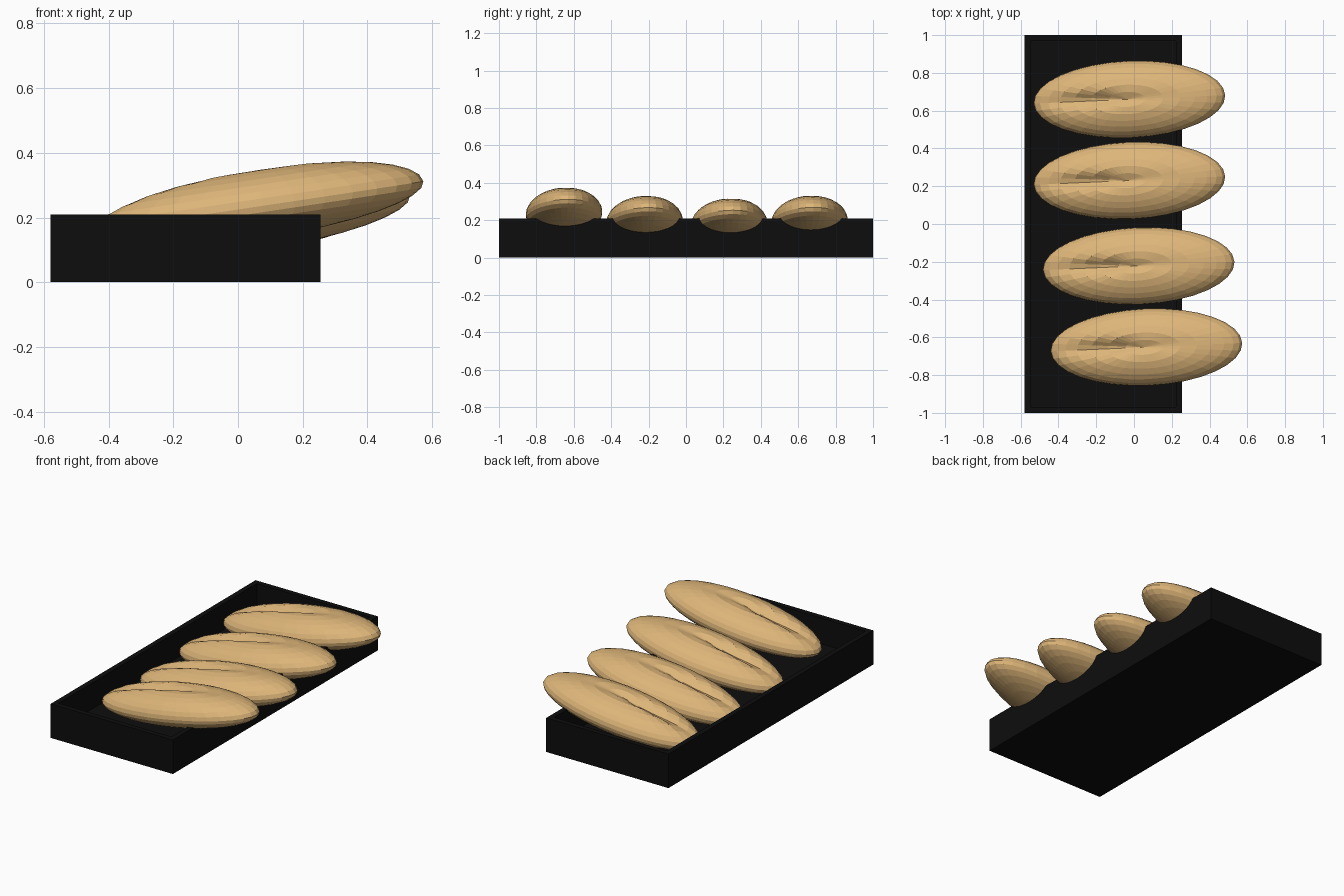
import bpy, bmesh, math
from mathutils import Matrix, Vector

if "Cube" in bpy.data.objects:
    bpy.data.objects.remove(bpy.data.objects["Cube"])


def material(name, color):
    m = bpy.data.materials.new(name)
    m.diffuse_color = color
    m.use_nodes = True
    m.node_tree.nodes["Principled BSDF"].inputs["Base Color"].default_value = m.diffuse_color
    return m


black = material("black_tray", (0.004, 0.004, 0.004, 1))
crust = material("golden_crust", (0.72, 0.46, 0.19, 1))


def add_object(name, bm, mat):
    mesh = bpy.data.meshes.new(name)
    bm.to_mesh(mesh)
    bm.free()
    mesh.materials.append(mat)
    ob = bpy.data.objects.new(name, mesh)
    bpy.context.collection.objects.link(ob)
    return ob


# Open tray: box whose top is inset for the rim and pushed down to the floor
X0, X1, H, WALL, FLOOR = -0.58, 0.255, 0.21, 0.045, 0.05
bm = bmesh.new()
bmesh.ops.create_cube(bm, size=1)
for v in bm.verts:
    v.co = Vector(((X0 + X1) / 2 + v.co.x * (X1 - X0), v.co.y * 2, (v.co.z + 0.5) * H))
bm.normal_update()
top = max(bm.faces, key=lambda f: f.normal.z)
bmesh.ops.inset_region(bm, faces=[top], thickness=WALL)
inner = bmesh.ops.extrude_discrete_faces(bm, faces=[top])["faces"][0]
for v in inner.verts:
    v.co.z = FLOOR
bmesh.ops.recalc_face_normals(bm, faces=bm.faces)
add_object("tray", bm, black)


# Loaf: flattened sphere with a lengthwise slash in the crust, fading to the raised end
def loaf(name, x, y, z):
    bm = bmesh.new()
    bmesh.ops.create_uvsphere(bm, u_segments=32, v_segments=16, radius=1)
    for v in bm.verts:
        px, py, pz = v.co
        h = pz * (0.118 if pz > 0 else 0.1)
        if pz > 0:
            along = math.exp(-((px + 0.3) / 0.5) ** 2)
            h -= 0.042 * along * math.exp(-((py - 0.02) / 0.17) ** 2) * min(1, pz * 2)
        v.co = Vector((px * 0.513, py * 0.204, h))
    turn = Matrix.Rotation(math.radians(2.5), 4, 'Z') @ Matrix.Rotation(math.radians(-8.5), 4, 'Y')
    bm.transform(Matrix.Translation((x, y, z)) @ turn)
    return add_object(name, bm, crust)


for i, pos in enumerate([(0.066, -0.652, 0.236), (0.025, -0.222, 0.192),
                         (-0.024, 0.23, 0.178), (-0.024, 0.66, 0.193)]):
    loaf(f"bread_loaf_{i + 1}", *pos)
